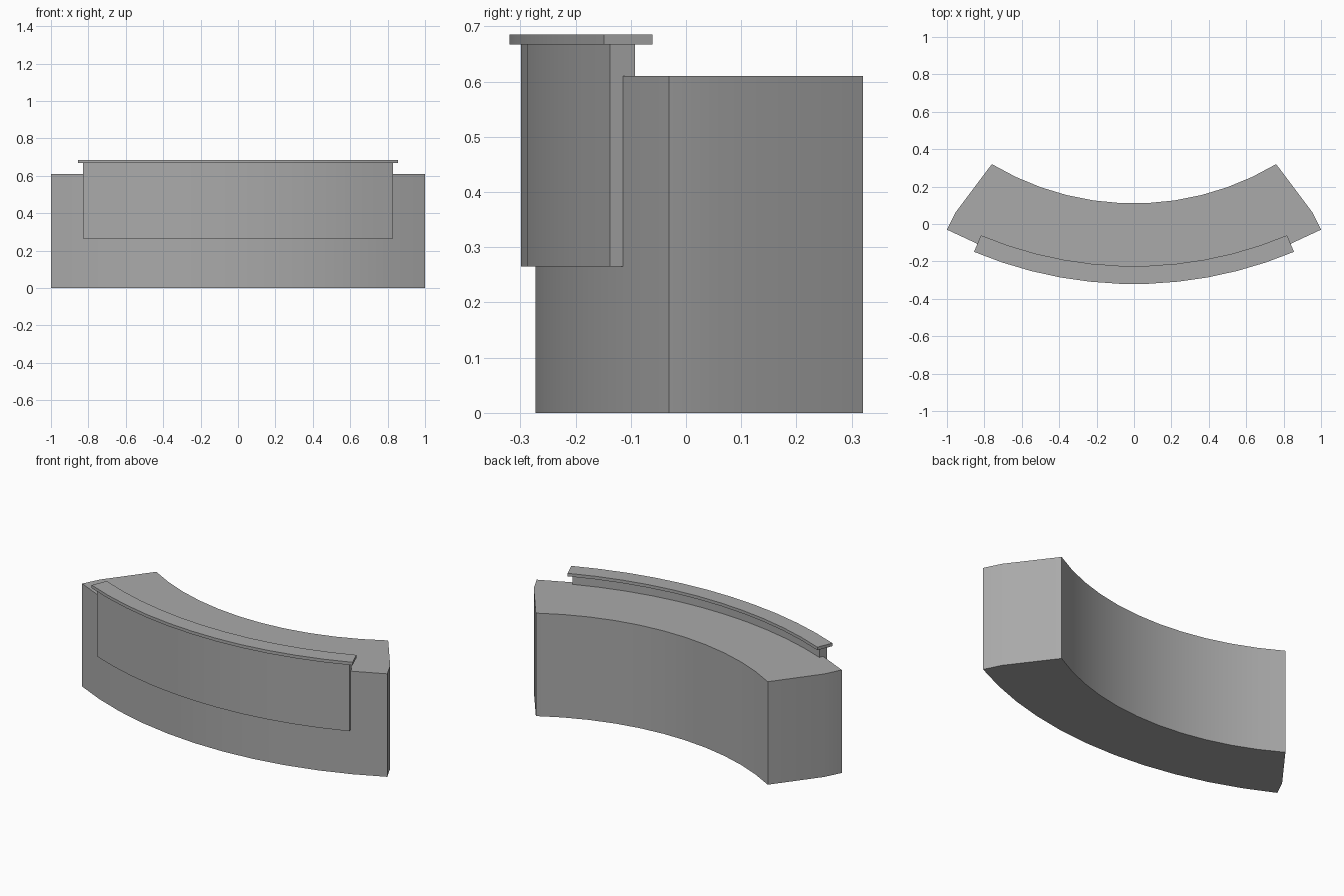
import bpy
import bmesh
from math import sin, cos, radians

cube = bpy.data.objects.get("Cube")
if cube:
    bpy.data.objects.remove(cube, do_unlink=True)

grey = bpy.data.materials.new("grey")
grey.use_nodes = True
grey.diffuse_color = (0.4, 0.4, 0.4, 1)
grey.node_tree.nodes["Principled BSDF"].inputs["Base Color"].default_value = (0.4, 0.4, 0.4, 1)

SEGMENTS = 11
FRONT_CENTRE = 1.89   # y of the shared centre of the front arcs
BACK_CENTRE = 1.59    # y of the centre of the concave back arc


def arc(centre_y, radius, half_angle):
    """Plan points from left (-x) to right (+x) along an arc bulging to -y."""
    angles = [radians(half_angle * (2 * i / SEGMENTS - 1)) for i in range(SEGMENTS + 1)]
    return [(radius * sin(a), centre_y - radius * cos(a)) for a in angles]


def extrude_plan(name, plan, bottom, top):
    """Closed prism from a counter-clockwise plan outline."""
    bm = bmesh.new()
    base = bm.faces.new([bm.verts.new((x, y, bottom)) for x, y in plan])
    result = bmesh.ops.extrude_face_region(bm, geom=[base], use_keep_orig=True)
    raised = [v for v in result["geom"] if isinstance(v, bmesh.types.BMVert)]
    bmesh.ops.translate(bm, verts=raised, vec=(0, 0, top - bottom))
    bmesh.ops.recalc_face_normals(bm, faces=bm.faces)
    mesh = bpy.data.meshes.new(name)
    bm.to_mesh(mesh)
    bm.free()
    mesh.materials.append(grey)
    obj = bpy.data.objects.new(name, mesh)
    bpy.context.collection.objects.link(obj)
    bpy.ops.object.select_all(action="DESELECT")
    obj.select_set(True)
    bpy.context.view_layer.objects.active = obj
    bpy.ops.object.shade_smooth_by_angle(angle=radians(30))
    return obj


def curved_slab(name, inner, outer, half_angle, bottom, top):
    """Slab of constant depth following the front arc."""
    front = arc(FRONT_CENTRE, outer, half_angle)
    back = arc(FRONT_CENTRE, inner, half_angle)
    return extrude_plan(name, front + back[::-1], bottom, top)


# Counter body: convex front, concave back, ends with a slight bend
front = arc(FRONT_CENTRE, 2.165, 27.5)
back = arc(BACK_CENTRE, 1.48, 30.9)
plan = front + [(0.952, 0.065)] + back[::-1] + [(-0.952, 0.065)]
extrude_plan("counter_body", plan, 0, 0.61)

# Raised front panel and the ledge on top of it
curved_slab("front_panel", 2.141, 2.19, 22.22, 0.265, 0.667)
curved_slab("top_ledge", 2.115, 2.211, 22.76, 0.667, 0.685)
